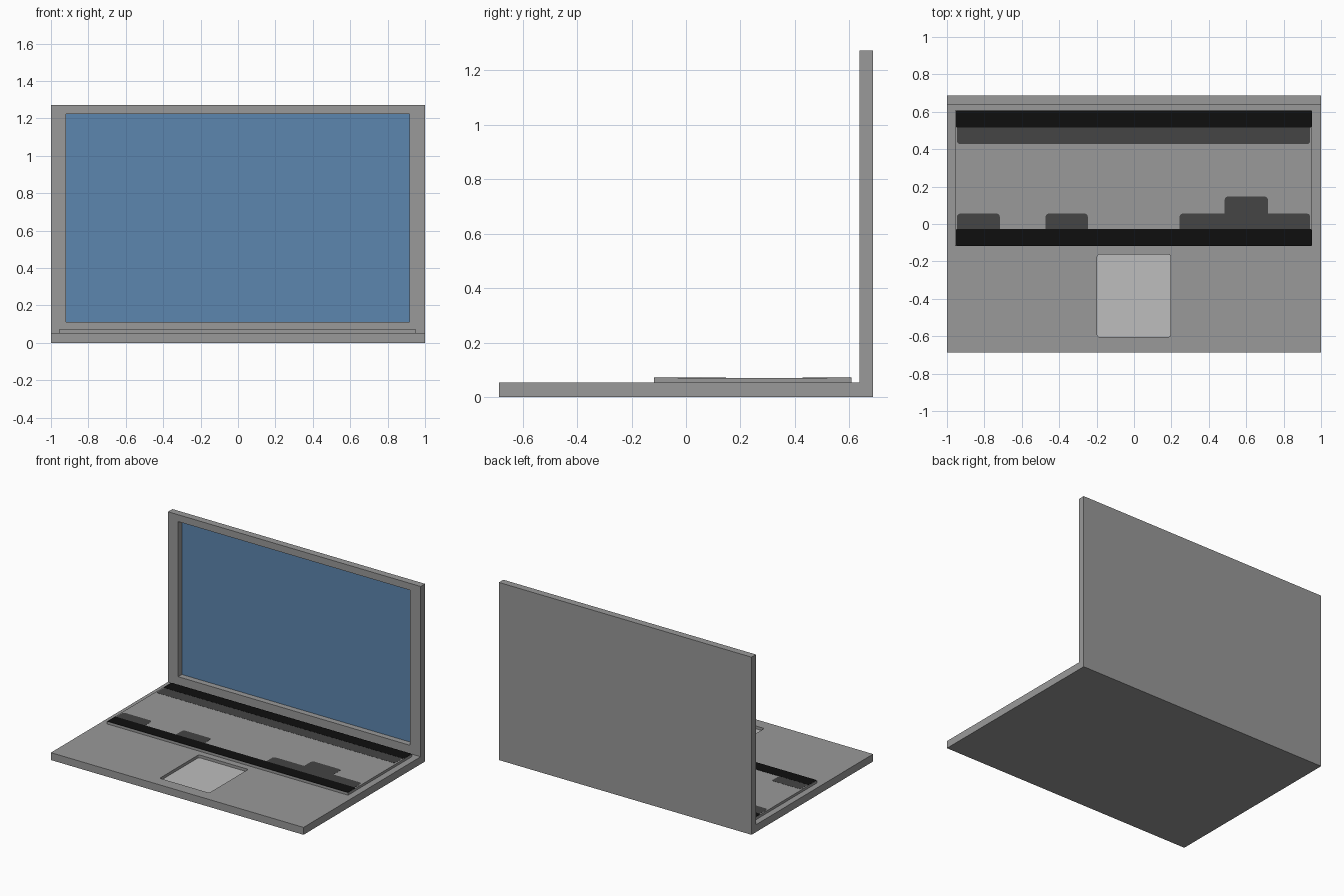
import bpy, bmesh
from mathutils import Vector

if "Cube" in bpy.data.objects:
    bpy.data.objects.remove(bpy.data.objects["Cube"])


def material(name, rgb):
    m = bpy.data.materials.new(name)
    m.diffuse_color = (*rgb, 1)
    m.use_nodes = True
    m.node_tree.nodes["Principled BSDF"].inputs["Base Color"].default_value = m.diffuse_color
    return m


GREY = material("casing grey", (0.32, 0.32, 0.32))
BLUE = material("screen blue", (0.107, 0.238, 0.43))
LIGHT = material("trackpad light grey", (0.51, 0.51, 0.51))
DARK = material("key dark grey", (0.058, 0.058, 0.058))
BLACK = material("key black", (0.0045, 0.0045, 0.0045))

D, LID_Y, BASE_Z, TOP_Z = 0.687, 0.637, 0.053, 1.271


def finish(bm, name, mats):
    bmesh.ops.recalc_face_normals(bm, faces=bm.faces)
    me = bpy.data.meshes.new(name)
    bm.to_mesh(me)
    bm.free()
    ob = bpy.data.objects.new(name, me)
    for m in mats:
        me.materials.append(m)
    bpy.context.collection.objects.link(ob)
    return ob


def recess(bm, face, axis, x0, x1, v0, v1, depth, mat, radius=0):
    """Inset a face to a rectangle, push it in and colour its floor."""
    n = face.normal.copy()
    bmesh.ops.inset_individual(bm, faces=[face], thickness=0.02)
    c = face.calc_center_median()
    for v in face.verts:
        v.co.x = x0 if v.co.x < c.x else x1
        v.co[axis] = v0 if v.co[axis] < c[axis] else v1
    floor = bmesh.ops.extrude_discrete_faces(bm, faces=[face])["faces"][0]
    for v in floor.verts:
        v.co -= n * depth
    floor.material_index = mat
    if radius:
        rim = set(floor.edges)
        walls = [e for v in floor.verts for e in v.link_edges if e not in rim]
        bmesh.ops.bevel(bm, geom=walls, offset=radius, segments=3,
                        profile=0.5, affect='EDGES')


def slab(name, x0, x1, y0, y1, z0, z1, mat, radius=0):
    """Flat box with optionally rounded upright corners."""
    bm = bmesh.new()
    bmesh.ops.create_cube(bm, size=1)
    for v in bm.verts:
        v.co = Vector((x0 if v.co.x < 0 else x1,
                       y0 if v.co.y < 0 else y1,
                       z0 if v.co.z < 0 else z1))
    if radius:
        up = [e for e in bm.edges
              if abs(e.verts[0].co.z - e.verts[1].co.z) > 1e-5]
        bmesh.ops.bevel(bm, geom=up, offset=radius, segments=3,
                        profile=0.5, affect='EDGES')
    return finish(bm, name, [mat])


# Casing: L-shaped side profile (base and open lid) pulled across the width
bm = bmesh.new()
profile = [(-D, 0), (D, 0), (D, TOP_Z), (LID_Y, TOP_Z),
           (LID_Y, BASE_Z), (-D, BASE_Z)]
side = bm.faces.new([bm.verts.new((-1, y, z)) for y, z in profile])
out = bmesh.ops.extrude_face_region(bm, geom=[side])["geom"]
for v in out:
    if isinstance(v, bmesh.types.BMVert):
        v.co.x = 1
bmesh.ops.recalc_face_normals(bm, faces=bm.faces)
bm.normal_update()
lid_front = next(f for f in bm.faces if f.normal.y < -0.9
                 and abs(f.calc_center_median().y - LID_Y) < 0.01)
base_top = next(f for f in bm.faces if f.normal.z > 0.9
                and abs(f.calc_center_median().z - BASE_Z) < 0.01)
recess(bm, lid_front, 2, -0.92, 0.917, 0.112, 1.222, 0.042, 1)   # screen
recess(bm, base_top, 1, -0.197, 0.195, -0.604, -0.163, 0.02, 2, 0.012)  # trackpad
finish(bm, "laptop_casing", [GREY, BLUE, LIGHT])

# Raised keyboard plate
KZ = 0.0705
slab("keyboard_plate", -0.956, 0.953, -0.117, 0.607, BASE_Z, KZ, GREY)

# Black key strips along the back and front of the plate
for name, y0, y1 in (("back", 0.516, 0.607), ("front", -0.117, -0.027)):
    slab(name + "_black_strip", -0.953, 0.951, y0, y1, KZ, KZ + 0.0015,
         BLACK, 0.008)

# Dark grey keys, tucked under the black strips
dark_keys = [("back_dark_strip", -0.947, 0.942, 0.427, 0.56),
             ("left_key", -0.947, -0.717, -0.07, 0.056),
             ("middle_key", -0.473, -0.247, -0.07, 0.056),
             ("right_keys", 0.243, 0.942, -0.07, 0.056),
             ("arrow_key", 0.485, 0.716, -0.07, 0.147)]
for i, (name, x0, x1, y0, y1) in enumerate(dark_keys):
    slab(name, x0, x1, y0, y1, KZ, KZ + 0.0008 + 0.0001 * i, DARK, 0.018)
